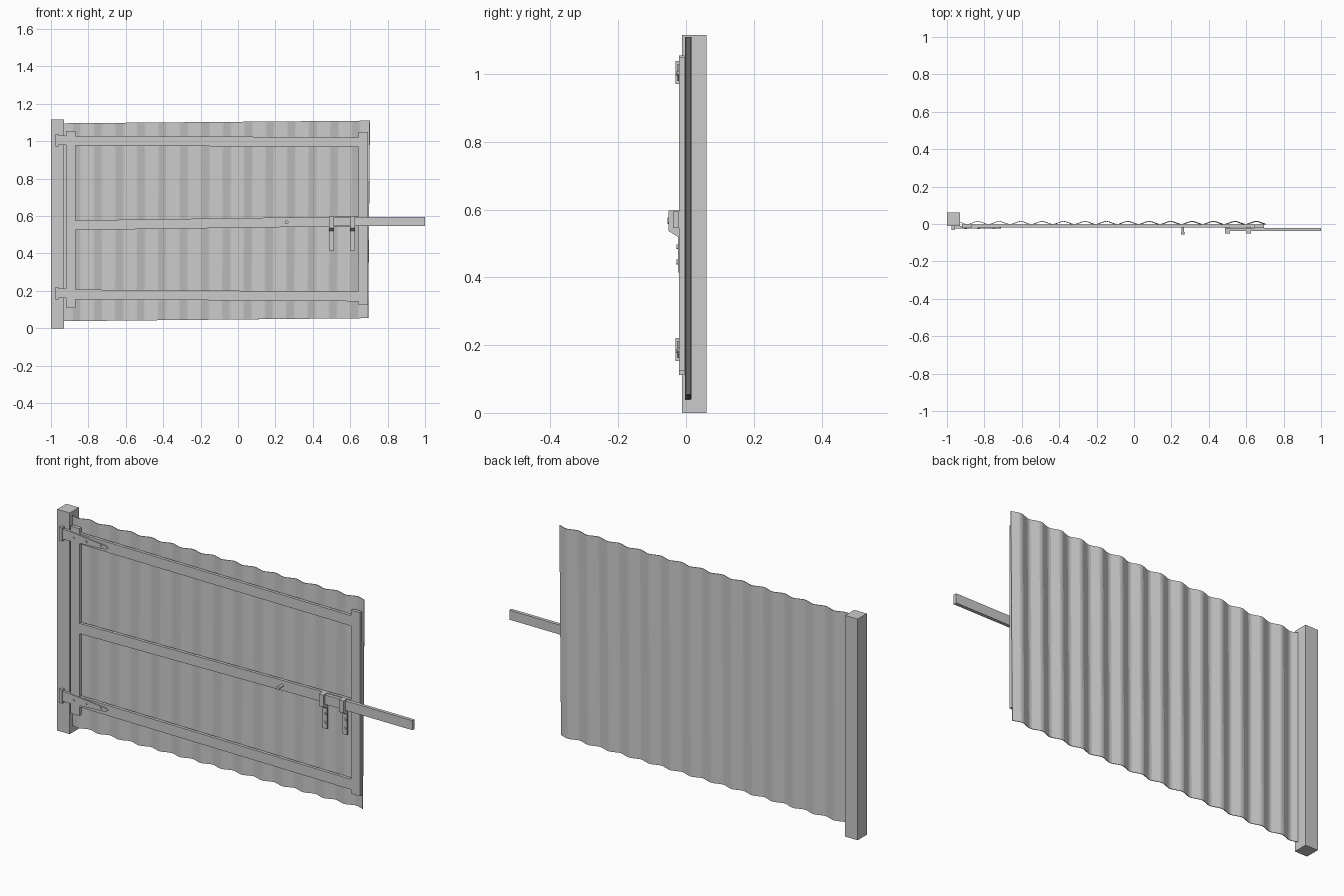
import bpy, bmesh, math
from mathutils import Vector

cube = bpy.data.objects.get("Cube")
if cube:
    bpy.data.objects.remove(cube, do_unlink=True)

# One galvanised grey for everything
grey = bpy.data.materials.new("galvanised_grey")
grey.use_nodes = True
colour = (0.6, 0.6, 0.6, 1)
grey.diffuse_color = colour
grey.node_tree.nodes["Principled BSDF"].inputs["Base Color"].default_value = colour


def finish(name, bm):
    bmesh.ops.recalc_face_normals(bm, faces=bm.faces)
    mesh = bpy.data.meshes.new(name)
    bm.to_mesh(mesh)
    bm.free()
    mesh.materials.append(grey)
    obj = bpy.data.objects.new(name, mesh)
    bpy.context.collection.objects.link(obj)
    return obj


def prism(name, outline, axis, start, end):
    """Extrude a 2D outline along axis 0 (x, outline is y,z) or 1 (y, outline is x,z)."""
    bm = bmesh.new()
    place = lambda p: (start, p[0], p[1]) if axis == 0 else (p[0], start, p[1])
    face = bm.faces.new([bm.verts.new(place(p)) for p in outline])
    moved = bmesh.ops.extrude_face_region(bm, geom=[face])["geom"]
    shift = Vector((0, 0, 0))
    shift[axis] = end - start
    bmesh.ops.translate(bm, vec=shift, verts=[v for v in moved if isinstance(v, bmesh.types.BMVert)])
    return finish(name, bm)


def box(name, x0, x1, y0, y1, z0, z1):
    return prism(name, [(x0, z0), (x1, z0), (x1, z1), (x0, z1)], 1, y0, y1)


def stud(name, x, z, radius, y0, y1):
    ring = [i * math.tau / 12 for i in range(12)]
    return prism(name, [(x + radius * math.cos(a), z + radius * math.sin(a)) for a in ring], 1, y0, y1)


# Gate post
box("gate_post", -1, -0.93, -0.012, 0.061, 0, 1.115)

# Corrugated sheet, slightly out of square
LEFT, RIGHT, PERIOD, PHASE = -0.93, 0.70, 0.1145, -0.52
stops = [LEFT]
for n in range(-5, 13):
    for k in (1/6, 1/4, 1/3, 2/3, 3/4, 5/6):
        x = PHASE + (n + k) * PERIOD
        if LEFT < x < RIGHT:
            stops.append(x)
stops.append(RIGHT)
bm = bmesh.new()
columns = []
for x in stops:
    t = (x - LEFT) / (RIGHT - LEFT)
    y = 0.006 + 0.008 * math.sin(math.tau * (x - PHASE) / PERIOD)
    bottom = bm.verts.new((x - 0.004 * t, y, 0.038 + 0.016 * t))
    top = bm.verts.new((x + 0.005 * t, y, 1.096 + 0.014 * t))
    columns.append((bottom, top))
for (a, b), (c, d) in zip(columns, columns[1:]):
    bm.faces.new((a, c, d, b))
sheet = finish("corrugated_sheet", bm)
solid = sheet.modifiers.new("thickness", "SOLIDIFY")
solid.thickness = 0.003
solid.offset = 0

# Frame: two stiles and three slightly sloping rails
FRONT, BACK = -0.021, -0.004
box("hinge_stile", -0.92, -0.87, FRONT, BACK, 0.112, 1.055)
box("latch_stile", 0.645, 0.695, FRONT, BACK, 0.125, 1.05)
for name, zl, zr in (("top_rail", 1.003, 0.995), ("middle_rail", 0.551, 0.572), ("bottom_rail", 0.181, 0.17)):
    h = 0.026
    prism(name, [(-0.87, zl - h), (0.645, zr - h), (0.645, zr + h), (-0.87, zl + h)], 1, FRONT + 0.002, BACK)

# Hinges: pin, tapering strap and bolts
for tag, z in (("top", 1.005), ("bottom", 0.187)):
    box(tag + "_hinge_pin", -0.976, -0.96, -0.031, -0.012, z - 0.034, z + 0.034)
    prism(tag + "_hinge_strap", [(-0.96, z - 0.025), (-0.93, z - 0.025), (-0.72, z - 0.014), (-0.71, z - 0.005),
                                 (-0.72, z + 0.004), (-0.93, z + 0.025), (-0.96, z + 0.025)], 1, -0.025, -0.012)
    for i, x in enumerate((-0.9, -0.83, -0.75)):
        stud(f"{tag}_hinge_bolt_{i + 1}", x, z - 0.004, 0.006, -0.028, -0.02)

# Sliding bolt with its pull knob
box("sliding_bar", 0.49, 1.0, -0.038, -0.021, 0.546, 0.594)
stud("pull_knob_stem", 0.26, 0.567, 0.007, -0.045, -0.015)
stud("pull_knob", 0.26, 0.567, 0.01, -0.055, -0.043)

# Keepers around the bar, with fixing tails and bolts
side = [(-0.021, 0.518), (-0.052, 0.537), (-0.052, 0.598), (-0.021, 0.598)]
for i, x in enumerate((0.5, 0.612)):
    tag = f"keeper_{i + 1}"
    prism(tag, side, 0, x - 0.013, x + 0.013)
    box(tag + "_tail", x - 0.013, x + 0.013, -0.023, -0.016, 0.415, 0.53)
    for j, z in enumerate((0.49, 0.445)):
        stud(f"{tag}_bolt_{j + 1}", x, z, 0.007, -0.028, -0.02)
